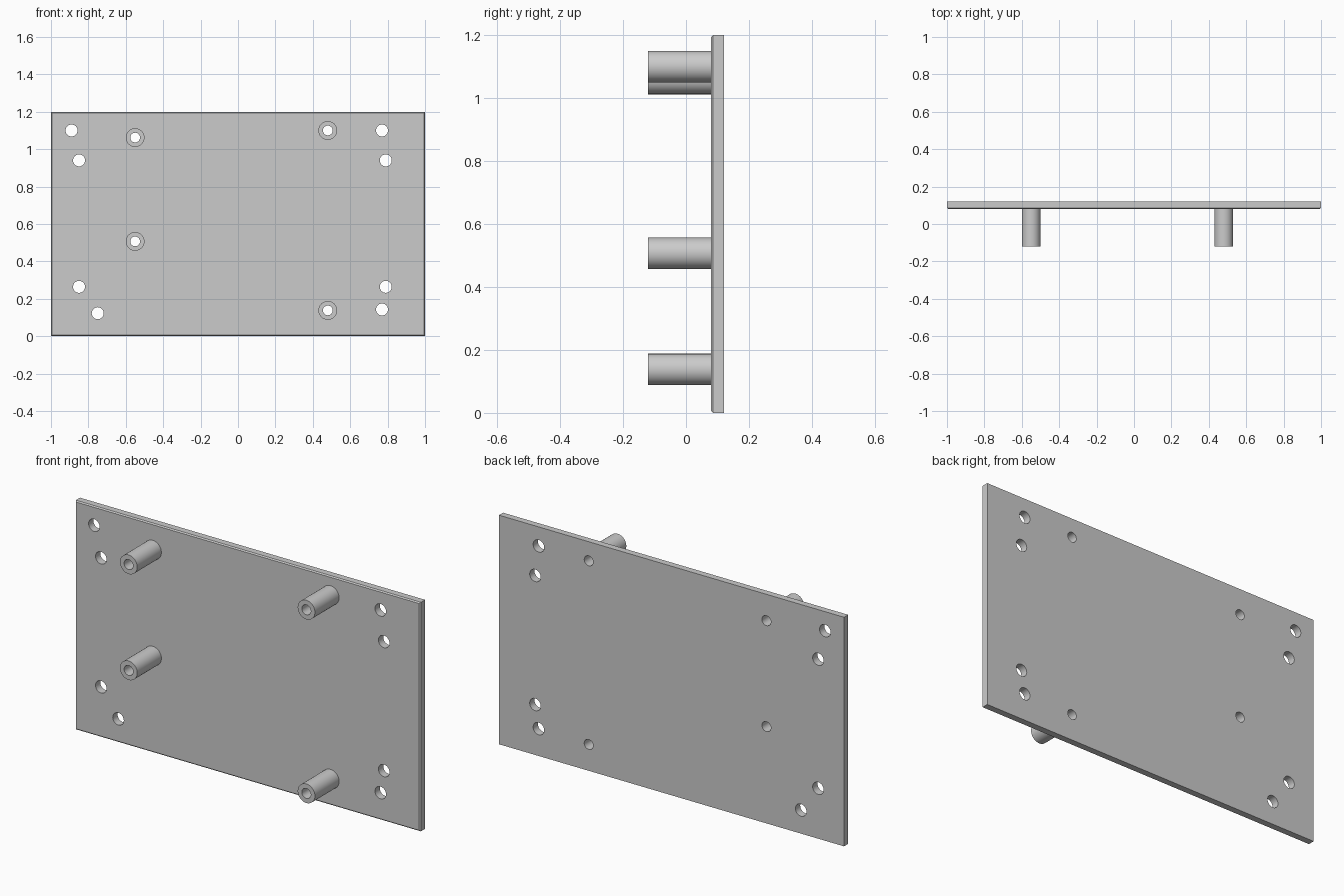
import bpy, bmesh
from math import radians
from mathutils import Matrix

if "Cube" in bpy.data.objects:
    bpy.data.objects.remove(bpy.data.objects["Cube"])

FRONT, BACK = 0.08, 0.12      # plate faces in y
POST_END = -0.12              # free end of the standoffs
BEVEL = 0.006

# (x, z) centres
SCREW_HOLES = [(-0.89, 1.10), (-0.85, 0.94), (-0.85, 0.264), (-0.75, 0.123),
               (0.77, 1.10), (0.79, 0.94), (0.79, 0.264), (0.77, 0.143)]
POSTS = [(-0.55, 1.062), (-0.55, 0.507), (0.48, 1.10), (0.48, 0.138)]


def new_object(name, bm):
    mesh = bpy.data.meshes.new(name)
    bmesh.ops.recalc_face_normals(bm, faces=bm.faces[:])
    bm.to_mesh(mesh)
    bm.free()
    obj = bpy.data.objects.new(name, mesh)
    bpy.context.collection.objects.link(obj)
    return obj


def add_cylinder(bm, x, z, radius, y0, y1, sides=48):
    place = Matrix.Translation((x, (y0 + y1) / 2, z)) @ Matrix.Rotation(radians(90), 4, 'X')
    bmesh.ops.create_cone(bm, cap_ends=True, segments=sides, radius1=radius,
                          radius2=radius, depth=y1 - y0, matrix=place)


def cut(obj, cutter):
    bpy.ops.object.select_all(action='DESELECT')
    bpy.context.view_layer.objects.active = obj
    obj.select_set(True)
    mod = obj.modifiers.new("holes", 'BOOLEAN')
    mod.operation, mod.solver, mod.object = 'DIFFERENCE', 'EXACT', cutter
    bpy.ops.object.modifier_apply(modifier=mod.name)
    bpy.ops.object.shade_smooth_by_angle(angle=radians(30))


# Hole cutters: screw holes and the bores running through the standoffs
bm = bmesh.new()
for x, z in SCREW_HOLES:
    add_cylinder(bm, x, z, 0.032, FRONT - 0.1, BACK + 0.1)
for x, z in POSTS:
    add_cylinder(bm, x, z, 0.026, POST_END - 0.1, BACK + 0.1)
cutter = new_object("hole_cutter", bm)
cutter.hide_render = True

# Plate with a small chamfer around its front face
bm = bmesh.new()
bmesh.ops.create_cube(bm, size=1, matrix=Matrix.Translation((0, (FRONT + BACK) / 2, 0.6))
                      @ Matrix.Diagonal((2, BACK - FRONT, 1.2, 1)))
front_edges = [e for e in bm.edges if all(v.co.y < FRONT + 0.001 for v in e.verts)]
bmesh.ops.bevel(bm, geom=front_edges, offset=BEVEL, segments=1, affect='EDGES')
cut(new_object("mounting_plate", bm), cutter)

# Hollow standoffs on the front of the plate
for i, (x, z) in enumerate(POSTS, 1):
    bm = bmesh.new()
    add_cylinder(bm, x, z, 0.05, POST_END, FRONT)
    cut(new_object(f"standoff_{i}", bm), cutter)

bpy.data.objects.remove(cutter)
